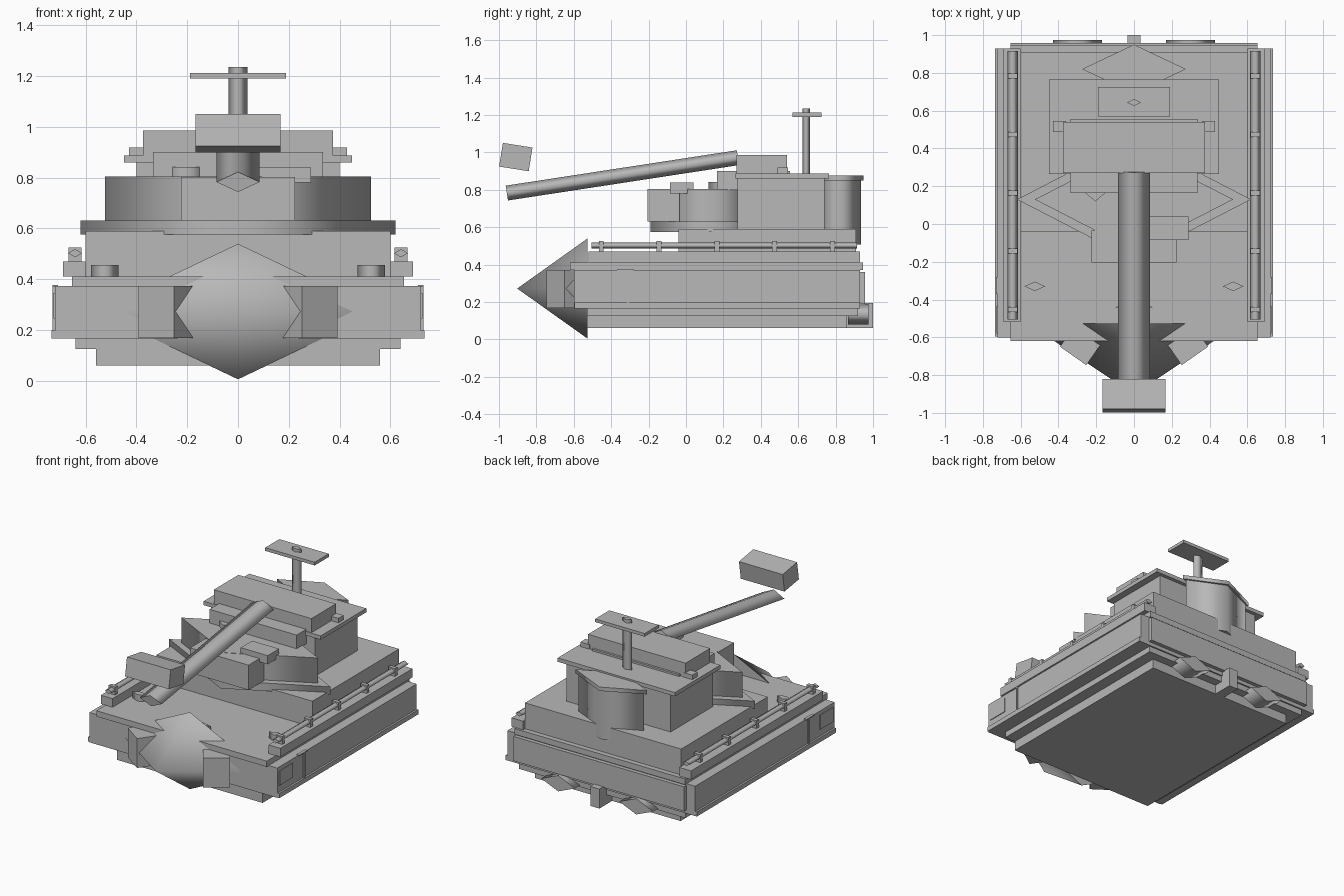
import bpy, bmesh, math
from mathutils import Matrix, Vector

if "Cube" in bpy.data.objects:
    bpy.data.objects.remove(bpy.data.objects["Cube"])

grey = bpy.data.materials.new("armour_grey")
grey.diffuse_color = (0.48, 0.48, 0.48, 1)
grey.use_nodes = True
grey.node_tree.nodes["Principled BSDF"].inputs["Base Color"].default_value = grey.diffuse_color


def finish(name, bm, matrix=Matrix()):
    bmesh.ops.recalc_face_normals(bm, faces=bm.faces[:])
    mesh = bpy.data.meshes.new(name)
    bm.to_mesh(mesh)
    bm.free()
    mesh.materials.append(grey)
    obj = bpy.data.objects.new(name, mesh)
    obj.matrix_world = matrix
    bpy.context.collection.objects.link(obj)
    return obj


def box(name, x, y, z, rot=(0, 'X')):
    """Box from (min, max) ranges, optionally turned about its centre."""
    size = [r[1] - r[0] for r in (x, y, z)]
    mid = Vector([(r[0] + r[1]) / 2 for r in (x, y, z)])
    bm = bmesh.new()
    bmesh.ops.create_cube(bm, size=1)
    bmesh.ops.scale(bm, vec=size, verts=bm.verts[:])
    return finish(name, bm, Matrix.Translation(mid)
                  @ Matrix.Rotation(math.radians(rot[0]), 4, rot[1]))


def diamond(name, centre, ra, rb, length, axis='Z', tilt=0, tip=1.0):
    """Four-sided prism or pyramid with a flattened section and soft sides.
    ra is the half width in x, rb the other half width."""
    bm = bmesh.new()
    ends = [(-length / 2, 1.0), (length / 2, tip)]
    corners = [(ra, 0), (0, rb), (-ra, 0), (0, -rb)]
    low, high = [[bm.verts.new((x * k, y * k, z)) for x, y in corners] if k
                 else [bm.verts.new((0, 0, z))] * 4 for z, k in ends]
    for i in range(4):
        j = (i + 1) % 4
        quad = [low[i], low[j], high[j], high[i]]
        bm.faces.new(quad if tip else quad[:3]).smooth = True
    for ring in ([low, high] if tip else [low]):
        for e in bm.faces.new(ring).edges:
            e.smooth = False
    m = Matrix.Translation(centre) @ Matrix.Rotation(math.radians(tilt), 4, 'X')
    if axis == 'Y':
        m = m @ Matrix.Rotation(math.pi / 2, 4, 'X')
    return finish(name, bm, m)


def span(s, a, b):
    return tuple(sorted((s * a, s * b)))


# Hull
box("belly", (-0.56, 0.56), (-0.53, 0.86), (0.06, 0.13))
box("lower_hull", (-0.64, 0.64), (-0.53, 0.92), (0.125, 0.17))
box("main_hull", (-0.655, 0.655), (-0.6, 0.93), (0.165, 0.38))
box("deck", (-0.655, 0.655), (-0.62, 0.945), (0.37, 0.41))
box("rear_plate", (-0.655, 0.655), (0.92, 0.957), (0.19, 0.36))
box("upper_hull", (-0.6, 0.6), (-0.04, 0.91), (0.40, 0.59))

# Ram nose: flattened four-sided point
diamond("ram_nose", (0, -0.715, 0.272), 0.56, 0.267, 0.375, 'Y', tip=0.0)
diamond("driver_hatch", (0, -0.44, 0.42), 0.1, 0.025, 0.03)

for s, side in ((-1, "left"), (1, "right")):
    # Side armour
    box(side + "_skirt", span(s, 0.64, 0.722), (-0.6, 0.93), (0.165, 0.372))
    box(side + "_skirt_trim", span(s, 0.64, 0.735), (-0.595, 0.93), (0.165, 0.197))
    box(side + "_skirt_panel", span(s, 0.71, 0.727), (-0.58, -0.435), (0.245, 0.345))
    box(side + "_skirt_post", span(s, 0.71, 0.73), (-0.317, -0.303), (0.197, 0.372))
    box(side + "_skirt_post_cap", span(s, 0.71, 0.73), (-0.37, -0.28), (0.369, 0.376))
    # Fender ledge and rail
    box(side + "_ledge", span(s, 0.6, 0.69), (-0.52, 0.93), (0.41, 0.47))
    diamond(side + "_rail", (s * 0.642, 0.205, 0.502), 0.028, 0.016, 1.42, 'Y')
    for i in range(5):
        y = -0.453 + i * 0.309
        box(f"{side}_rail_clip_{i + 1}", span(s, 0.617, 0.667), (y - 0.013, y + 0.013), (0.465, 0.525))
    # Front blocks beside the nose
    box(side + "_front_block", span(s, 0.20, 0.37), (-0.71, -0.58), (0.168, 0.372), (s * 35, 'Z'))
    diamond(side + "_deck_cap", (s * 0.525, -0.33, 0.43), 0.055, 0.025, 0.05)
    # Rear exhausts
    diamond(side + "_exhaust", (s * 0.30, 0.92, 0.135), 0.13, 0.055, 0.11, 'Y')
    # Ears on the roof
    box(side + "_roof_ear", span(s, 0.36, 0.43), (0.488, 0.545), (0.88, 0.918))

box("tow_hook", (-0.035, 0.035), (0.86, 1.0), (0.06, 0.195))

# Turret
diamond("turret_ring", (0, 0.13, 0.603), 0.62, 0.32, 0.055)
diamond("turret_drum", (0, 0.13, 0.715), 0.525, 0.27, 0.18)
box("turret_front", (-0.225, 0.225), (-0.205, -0.035), (0.63, 0.803))
box("turret_hatch", (0.08, 0.288), (-0.085, 0.04), (0.78, 0.84))
diamond("turret_cap", (-0.205, 0.2, 0.82), 0.096, 0.08, 0.045)

# Superstructure
box("tower", (-0.4, 0.4), (0.275, 0.74), (0.58, 0.865))
box("tower_roof", (-0.45, 0.45), (0.265, 0.765), (0.86, 0.887))
box("gun_mount", (-0.335, 0.335), (0.165, 0.555), (0.8, 0.9))
box("roof_block", (-0.375, 0.375), (0.27, 0.54), (0.885, 0.985))

# Rear drum
diamond("rear_drum", (0, 0.82, 0.68), 0.25, 0.115, 0.345)
diamond("rear_drum_lid", (0, 0.82, 0.862), 0.275, 0.13, 0.027)

# Mast with lookout plate
diamond("mast", (0, 0.643, 1.05), 0.037, 0.019, 0.37)
box("mast_plate", (-0.19, 0.19), (0.57, 0.725), (1.19, 1.212))

# Gun
diamond("gun_barrel", (0, -0.34, 0.877), 0.085, 0.04, 1.25, 'Y', tilt=8.7)
box("muzzle_block", (-0.168, 0.168), (-0.99, -0.83), (0.911, 1.039), (-9, 'X'))
